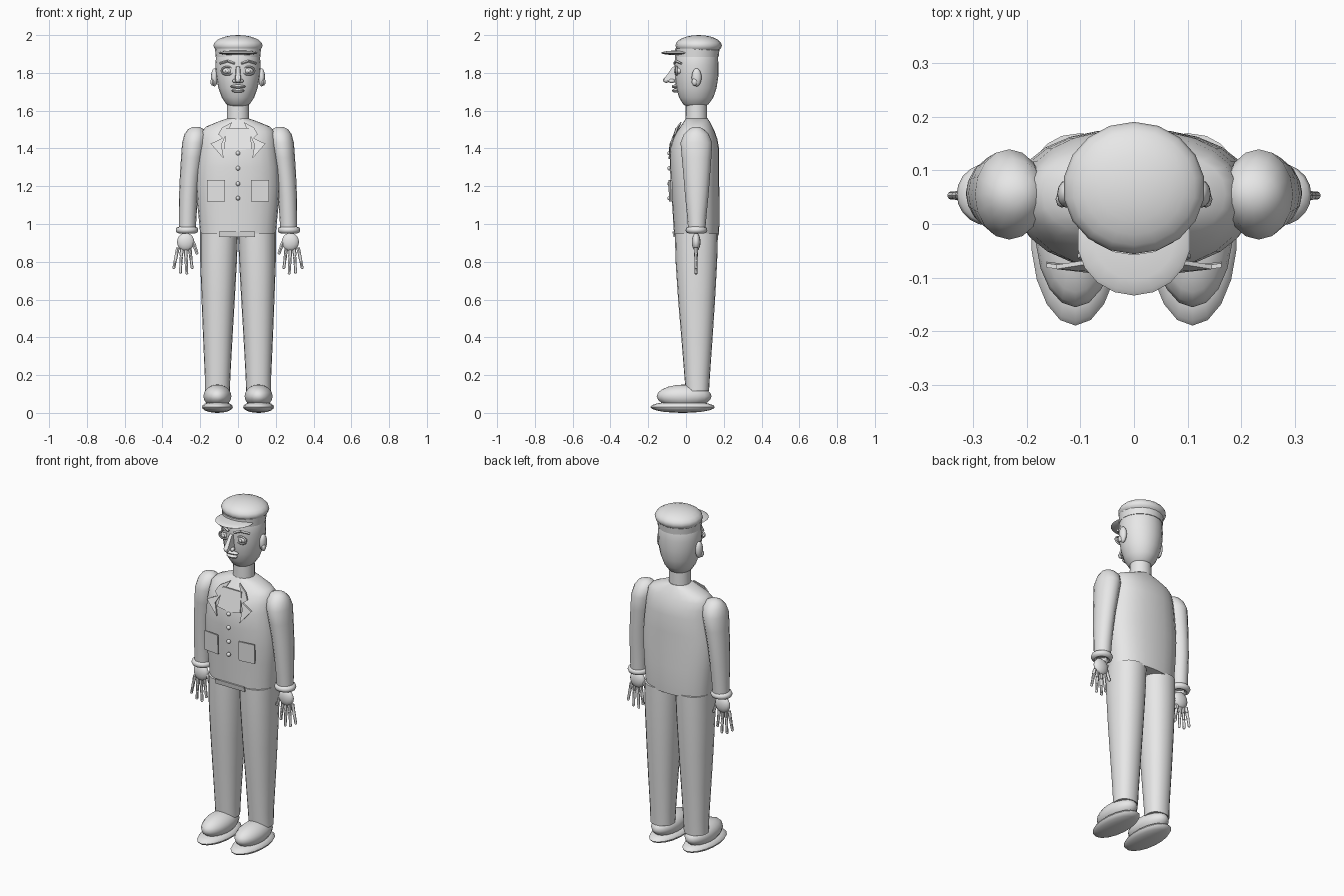
import bpy, bmesh, math
from mathutils import Vector

if "Cube" in bpy.data.objects:
    bpy.data.objects.remove(bpy.data.objects["Cube"])

grey = bpy.data.materials.new("plain_grey")
grey.diffuse_color = (0.8, 0.8, 0.8, 1)
grey.use_nodes = True
grey.node_tree.nodes["Principled BSDF"].inputs["Base Color"].default_value = grey.diffuse_color


def finish(bm, name, angle=45):
    bmesh.ops.recalc_face_normals(bm, faces=bm.faces)
    me = bpy.data.meshes.new(name)
    bm.to_mesh(me)
    bm.free()
    me.materials.append(grey)
    ob = bpy.data.objects.new(name, me)
    bpy.context.collection.objects.link(ob)
    bpy.ops.object.select_all(action='DESELECT')
    ob.select_set(True)
    bpy.context.view_layer.objects.active = ob
    bpy.ops.object.shade_smooth_by_angle(angle=math.radians(angle))
    return ob


def loft(name, rings, n=20, p=2.0):
    """Stacked superellipse rings given as (z, cx, cy, rx, ry)."""
    bm = bmesh.new()
    rows = []
    for z, cx, cy, rx, ry in rings:
        row = []
        for i in range(n):
            a = 2 * math.pi * i / n
            c, s = math.cos(a), math.sin(a)
            row.append(bm.verts.new((cx + rx * math.copysign(abs(c) ** (2 / p), c),
                                     cy + ry * math.copysign(abs(s) ** (2 / p), s), z)))
        rows.append(row)
    for a, b in zip(rows, rows[1:]):
        for i in range(n):
            bm.faces.new((a[i], a[(i + 1) % n], b[(i + 1) % n], b[i]))
    bm.faces.new(rows[0])
    bm.faces.new(rows[-1])
    return finish(bm, name)


def ball(name, c, r, u=16, v=10):
    bm = bmesh.new()
    bmesh.ops.create_uvsphere(bm, u_segments=u, v_segments=v, radius=1)
    for w in bm.verts:
        w.co = Vector(c) + Vector((w.co.x * r[0], w.co.y * r[1], w.co.z * r[2]))
    return finish(bm, name)


def rod(name, a, b, r, n=8):
    a, b = Vector(a), Vector(b)
    d = b - a
    bm = bmesh.new()
    bmesh.ops.create_cone(bm, cap_ends=True, segments=n, radius1=r, radius2=r, depth=d.length)
    q = d.to_track_quat('Z', 'Y')
    for w in bm.verts:
        w.co = q @ w.co + (a + b) / 2
    return finish(bm, name)


def ring(name, c, rx, ry, t, upright=False, n=20, m=8):
    """Elliptical torus, lying flat or facing the front."""
    bm = bmesh.new()
    rows = []
    for i in range(n):
        a = 2 * math.pi * i / n
        row = []
        for j in range(m):
            b = 2 * math.pi * j / m
            k = t * math.cos(b)
            x, y, z = (rx + k) * math.cos(a), (ry + k) * math.sin(a), t * math.sin(b)
            row.append(bm.verts.new(Vector(c) + Vector((x, z, y) if upright else (x, y, z))))
        rows.append(row)
    for i in range(n):
        a, b = rows[i], rows[(i + 1) % n]
        for j in range(m):
            bm.faces.new((a[j], a[(j + 1) % m], b[(j + 1) % m], b[j]))
    return finish(bm, name)


def plate(name, pts, t=0.008):
    """Thin panel from front-side points, thickened backwards."""
    bm = bmesh.new()
    front = [bm.verts.new(p) for p in pts]
    back = [bm.verts.new((p[0], p[1] + t, p[2])) for p in pts]
    n = len(pts)
    bm.faces.new(front)
    bm.faces.new(back[::-1])
    for i in range(n):
        bm.faces.new((front[i], front[(i + 1) % n], back[(i + 1) % n], back[i]))
    return finish(bm, name, 20)


# Jacket, neck and head
loft("jacket", [(0.94, 0, .055, .20, .118), (1.0, 0, .055, .205, .122), (1.1, 0, .052, .215, .125),
                (1.2, 0, .048, .222, .128), (1.3, 0, .045, .218, .13), (1.4, 0, .045, .205, .13),
                (1.45, 0, .048, .20, .118), (1.49, 0, .052, .193, .1), (1.515, 0, .055, .17, .085),
                (1.54, 0, .057, .11, .07), (1.558, 0, .057, .06, .058)], 24, 2.3)
loft("neck", [(1.53, 0, .055, .06, .058), (1.66, 0, .055, .058, .056)])
loft("head", [(1.622, 0, .05, .045, .048), (1.635, 0, .052, .062, .068), (1.67, 0, .054, .086, .091),
              (1.72, 0, .055, .104, .107), (1.78, 0, .056, .116, .115), (1.84, 0, .056, .12, .116),
              (1.89, 0, .056, .116, .113), (1.93, 0, .056, .1, .1)])

# Cap
ball("cap_crown", (0, .067, 1.945), (.132, .123, .055), 18, 12)
loft("cap_band", [(1.885, 0, .058, .118, .115), (1.93, 0, .06, .122, .118)])
ball("cap_peak", (0, -.03, 1.906), (.106, .103, .013), 18, 8)

# Nose: slanted bridge with tip and nostrils
bm = bmesh.new()
v = [bm.verts.new(p) for p in [(-.011, -.045, 1.84), (.011, -.045, 1.84), (-.009, -.072, 1.83),
                               (.009, -.072, 1.83), (-.018, -.05, 1.745), (.018, -.05, 1.745),
                               (-.013, -.118, 1.765), (.013, -.118, 1.765)]]
for f in [(0, 1, 3, 2), (2, 3, 7, 6), (6, 7, 5, 4), (0, 2, 6, 4), (1, 5, 7, 3), (0, 4, 5, 1)]:
    bm.faces.new([v[i] for i in f])
finish(bm, "nose")
ball("nose_tip", (0, -.104, 1.762), (.016, .018, .015), 10, 6)

# Mouth
ball("upper_lip", (0, -.058, 1.728), (.042, .018, .01), 12, 6)
ball("lower_lip", (0, -.056, 1.706), (.034, .018, .011), 12, 6)

# Jacket front details
for i, z in enumerate((1.375, 1.295, 1.213, 1.137)):
    ball(f"button_{i}", (0, -.087, z), (.012, .012, .012), 10, 6)
plate("jacket_hem_flap", [(-.1, -.067, .932), (.09, -.067, .932), (.09, -.072, .96), (-.1, -.072, .96)])
plate("shirt_front", [(-.06, -.056, 1.508), (.06, -.056, 1.508), (.075, -.088, 1.4), (.0, -.09, 1.39),
                      (-.075, -.088, 1.4)])

# Everything paired left and right
for s, side in ((-1, "left"), (1, "right")):
    # Face
    ball(f"eyeball_{side}", (s * .056, -.036, 1.81), (.026, .024, .018), 12, 8)
    ball(f"pupil_{side}", (s * .056, -.058, 1.81), (.01, .007, .01), 10, 6)
    ring(f"eye_rim_{side}", (s * .056, -.05, 1.811), .031, .021, .005, True)
    brow = [(s * .018, -.062, 1.85), (s * .055, -.054, 1.863), (s * .095, -.025, 1.85)]
    for i in range(2):
        rod(f"eyebrow_{side}_{i}", brow[i], brow[i + 1], .006)
    ball(f"nostril_{side}", (s * .017, -.075, 1.757), (.012, .018, .011), 8, 6)
    ball(f"ear_{side}", (s * .125, .056, 1.776), (.018, .026, .048), 12, 10)
    ball(f"ear_lobe_{side}", (s * .134, .046, 1.752), (.012, .016, .02), 8, 6)

    # Lapel and pocket
    plate(f"lapel_{side}", [(s * x, y, z) for x, y, z in
          [(.03, -.03, 1.54), (.085, -.052, 1.51), (.105, -.064, 1.475), (.082, -.074, 1.455),
           (.145, -.084, 1.425), (.075, -.092, 1.345), (.088, -.088, 1.42)]])
    plate(f"pocket_{side}", [(s * .068, -.09, 1.12), (s * .163, -.078, 1.12),
                             (s * .163, -.081, 1.233), (s * .068, -.093, 1.233)])

    # Sleeve, tapering from a rounded shoulder
    loft(f"sleeve_{side}", [(z, s * cx, cy, rx, ry) for z, cx, cy, rx, ry in
         [(.975, .268, .057, .045, .046), (1.05, .266, .057, .047, .052), (1.15, .262, .057, .05, .062),
          (1.25, .254, .057, .054, .07), (1.35, .242, .056, .06, .078), (1.43, .232, .055, .064, .084),
          (1.475, .225, .055, .059, .066), (1.502, .223, .055, .042, .04), (1.514, .222, .055, .018, .016)]], 16)
    ring(f"cuff_{side}", (s * .27, .055, .968), .042, .04, .018)

    # Hand, jointed fingers and thumb
    ball(f"palm_{side}", (s * .277, .054, .905), (.047, .023, .048), 14, 10)
    tips = [((.318, .875), (.34, .768)), ((.298, .867), (.305, .743)),
            ((.277, .864), (.271, .738)), ((.256, .872), (.243, .768)), ((.238, .905), (.217, .845))]
    for i, (a, b) in enumerate(tips):
        a, b = Vector((s * a[0], .053, a[1])), Vector((s * b[0], .053, b[1]))
        parts = 2 if i == 4 else 3
        for k in range(parts):
            p, q = a.lerp(b, k / parts), a.lerp(b, (k + .85) / parts)
            rod(f"finger_{side}_{i}_{k}", p, q, .0095 - .001 * k)
            ball(f"knuckle_{side}_{i}_{k}", a.lerp(b, (k + .95) / parts), (.008, .008, .008), 8, 6)

    # Trouser leg
    loft(f"trouser_leg_{side}", [(z, s * cx, cy, rx, ry) for z, cx, cy, rx, ry in
         [(.115, .109, .06, .066, .062), (.2, .108, .059, .068, .068), (.4, .107, .058, .078, .083),
          (.6, .105, .056, .088, .098), (.8, .103, .055, .097, .11), (.95, .1, .055, .1, .114)]], 20, 2.2)

    # Shoe
    ball(f"shoe_sole_{side}", (s * .109, -.018, .031), (.083, .171, .031), 18, 10)
    ball(f"shoe_upper_{side}", (s * .109, -.01, .088), (.075, .145, .062), 18, 10)
